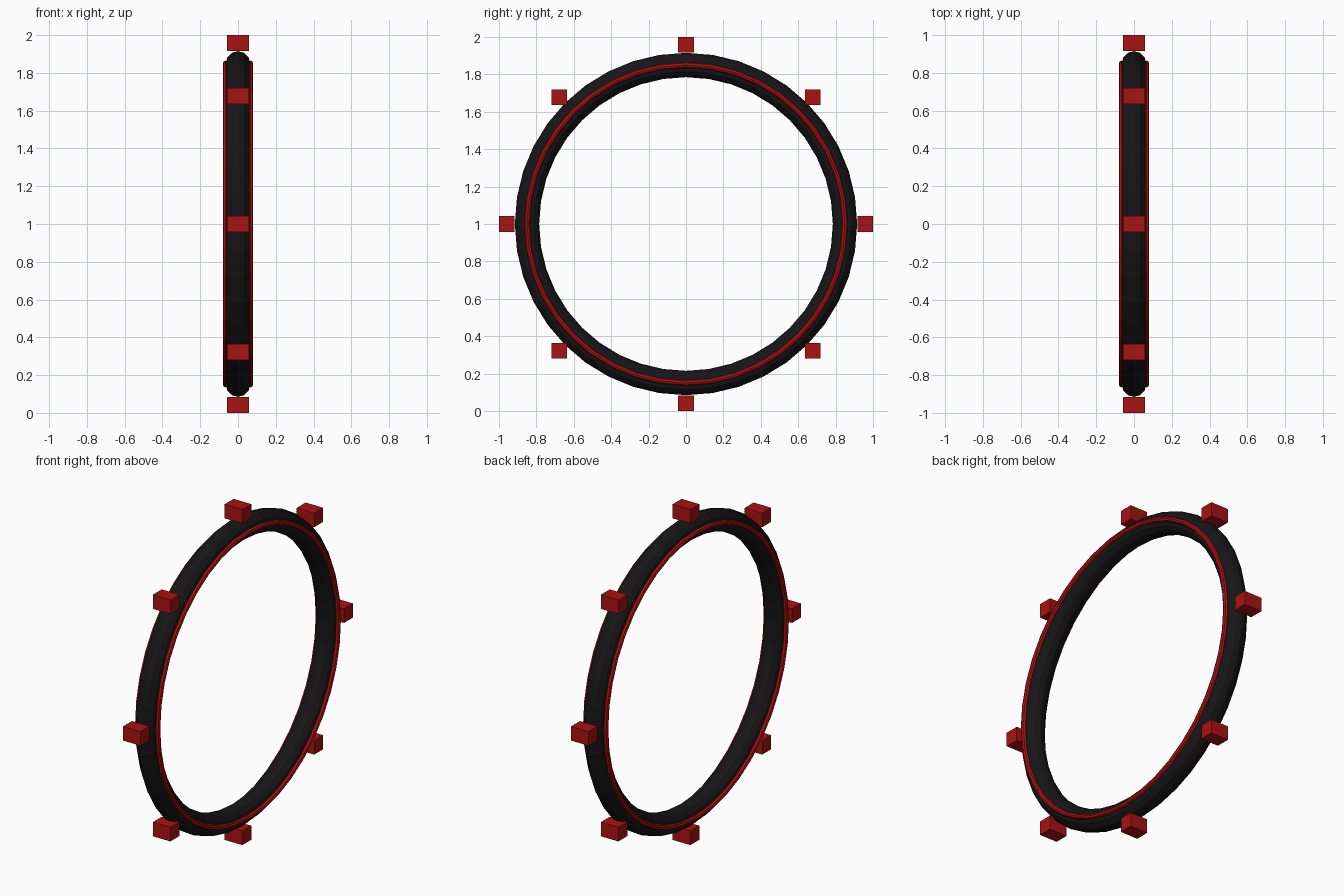
import bpy
from math import sin, cos, pi

if "Cube" in bpy.data.objects:
    bpy.data.objects.remove(bpy.data.objects["Cube"])


def material(name, color):
    m = bpy.data.materials.new(name)
    m.diffuse_color = color
    m.use_nodes = True
    m.node_tree.nodes["Principled BSDF"].inputs["Base Color"].default_value = m.diffuse_color
    return m


black = material("black", (0.008, 0.008, 0.009, 1))
red = material("red", (0.4, 0.006, 0.006, 1))


def ring(name, x, major, minor, seg, sides, mat):
    """Torus standing upright, with its axis along x."""
    bpy.ops.mesh.primitive_torus_add(
        location=(x, 0, 1), rotation=(0, pi / 2, 0),
        major_radius=major, minor_radius=minor,
        major_segments=seg, minor_segments=sides)
    ob = bpy.context.object
    ob.name = name
    ob.data.materials.append(mat)


# Main hoop
ring("hoop", 0, 0.85, 0.065, 40, 12, black)

# Thin trim ring on each face of the hoop
for side, x in (("left", -0.065), ("right", 0.065)):
    ring("trim_ring_" + side, x, 0.85, 0.015, 40, 8, red)

# Eight upright blocks around the rim
SIZE = 0.084
R = 1 - SIZE / 2
for i in range(8):
    a = i * pi / 4
    bpy.ops.mesh.primitive_cube_add(
        size=1, location=(0, R * cos(a), 1 + R * sin(a)))
    block = bpy.context.object
    block.name = f"rim_block_{i + 1}"
    block.scale = (0.116, SIZE, SIZE)
    block.data.materials.append(red)
